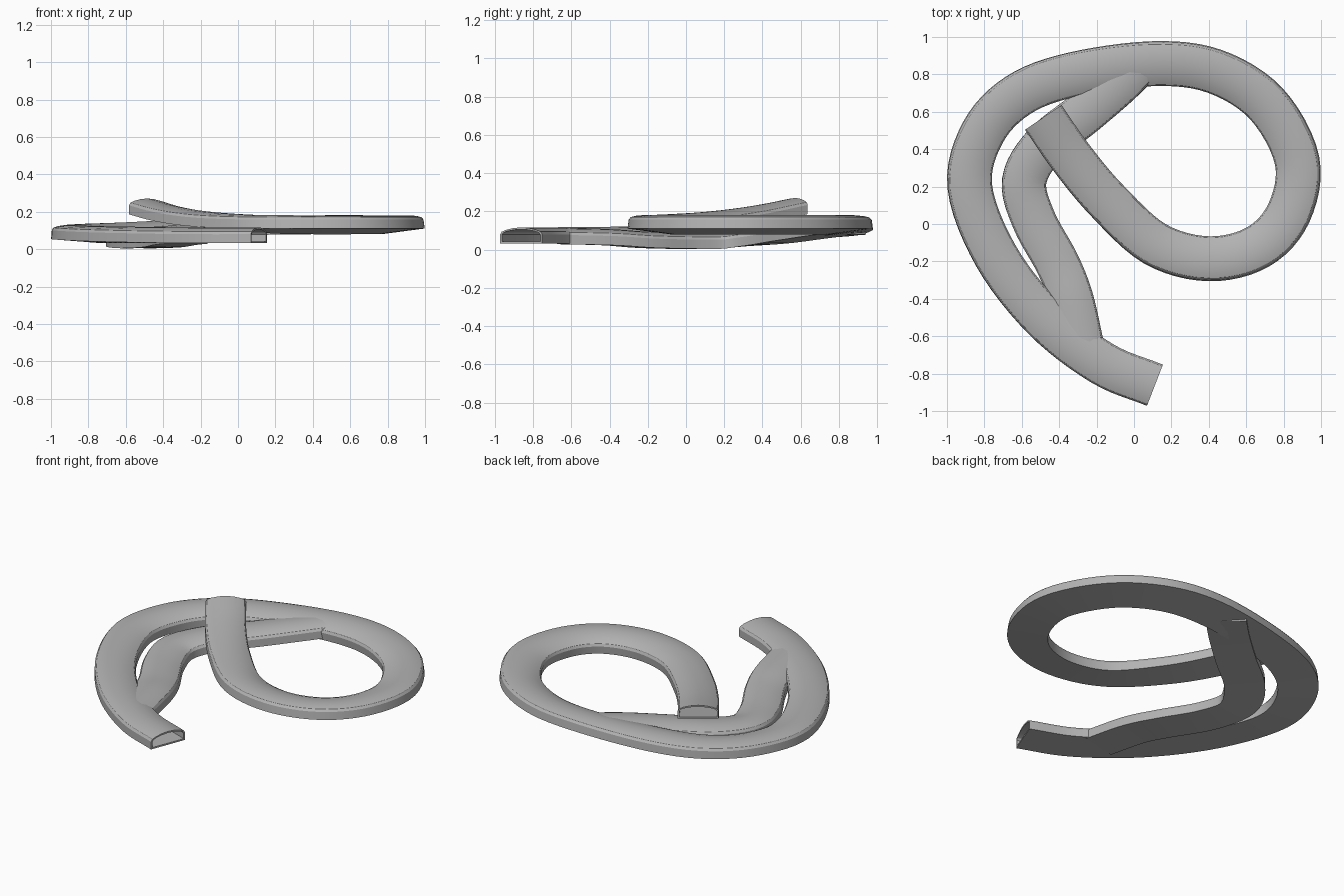
import bpy, bmesh, math
from mathutils import Vector

if "Cube" in bpy.data.objects:
    bpy.data.objects.remove(bpy.data.objects["Cube"])

# D-shaped tunnel section: flat floor, upright sides, low arched roof
HALF = [(0.118, 0.0), (0.118, 0.048), (0.109, 0.062), (0.085, 0.072), (0.045, 0.081)]
OUTER = HALF + [(0.0, 0.085)] + [(-x, z) for x, z in reversed(HALF)]
WALL = 0.010
INNER = [(x * (0.118 - WALL) / 0.118, WALL + z * (0.085 - 2 * WALL) / 0.085) for x, z in OUTER]

GREY = bpy.data.materials.new("dark_grey")
GREY.diffuse_color = (0.45, 0.45, 0.45, 1)
GREY.use_nodes = True
GREY.node_tree.nodes["Principled BSDF"].inputs["Base Color"].default_value = GREY.diffuse_color


def spline(pts, steps):
    """Catmull-Rom through points of any dimension."""
    p = [Vector(q) for q in pts]
    p = [2 * p[0] - p[1]] + p + [2 * p[-1] - p[-2]]
    out = []
    for i in range(1, len(p) - 2):
        a, b, c, d = p[i - 1:i + 3]
        for k in range(steps):
            t = k / steps
            out.append(0.5 * (2 * b + (c - a) * t + (2 * a - 5 * b + 4 * c - d) * t * t
                              + (3 * b - a - 3 * c + d) * t ** 3))
    out.append(p[-2])
    return out


def tunnel(name, pts, steps=6):
    """Sweep the hollow section; each point is x, y, floor z, bank (left side up)."""
    path = spline(pts, steps)
    bm = bmesh.new()
    rings = []
    for i, q in enumerate(path):
        d = path[min(i + 1, len(path) - 1)] - path[max(i - 1, 0)]
        side = Vector((d[1], -d[0], 0)).normalized()
        c, s = math.cos(q[3]), math.sin(q[3])
        across = side * c - Vector((0, 0, s))
        up = side * s + Vector((0, 0, c))
        base = Vector(q[:3])
        rings.append([[bm.verts.new(base + across * x + up * z) for x, z in prof]
                      for prof in (OUTER, INNER)])
    n = len(OUTER)
    for a, b in zip(rings, rings[1:]):
        for k in range(2):
            for j in range(n):
                m = (j + 1) % n
                bm.faces.new((a[k][j], a[k][m], b[k][m], b[k][j]))
    # end rims
    for r in (rings[0], rings[-1]):
        for j in range(n):
            m = (j + 1) % n
            bm.faces.new((r[0][j], r[0][m], r[1][m], r[1][j]))
    bmesh.ops.recalc_face_normals(bm, faces=bm.faces)
    mesh = bpy.data.meshes.new(name)
    bm.to_mesh(mesh)
    bm.free()
    mesh.materials.append(GREY)
    ob = bpy.data.objects.new(name, mesh)
    bpy.context.collection.objects.link(ob)
    bpy.context.view_layer.objects.active = ob
    ob.select_set(True)
    bpy.ops.object.shade_smooth_by_angle(angle=math.radians(18))
    ob.select_set(False)
    return ob


# Main looping tunnel, crossing over the side branch at its raised end
tunnel("main_tunnel", [
    (0.112, -0.862, 0.032, 0.0), (-0.17, -0.745, 0.032, 0.0), (-0.48, -0.505, 0.034, 0.02),
    (-0.74, -0.17, 0.038, 0.05), (-0.88, 0.20, 0.044, 0.08), (-0.81, 0.49, 0.050, 0.09),
    (-0.62, 0.69, 0.058, 0.07), (-0.33, 0.80, 0.072, 0.06), (0.10, 0.86, 0.090, 0.12),
    (0.43, 0.82, 0.095, 0.13), (0.71, 0.645, 0.095, 0.13), (0.875, 0.34, 0.095, 0.13),
    (0.832, 0.06, 0.095, 0.13), (0.665, -0.125, 0.095, 0.13), (0.40, -0.189, 0.095, 0.13),
    (0.11, -0.108, 0.098, 0.11), (-0.15, 0.13, 0.115, 0.05), (-0.34, 0.36, 0.145, 0.02),
    (-0.485, 0.57, 0.186, 0.0)])

# Lower side branch, both ends buried in the main tunnel
tunnel("branch_tunnel", [
    (0.025, 0.855, 0.083, 0.04), (-0.10, 0.735, 0.072, 0.02), (-0.27, 0.59, 0.052, 0.0),
    (-0.48, 0.42, 0.028, -0.02), (-0.588, 0.23, 0.012, -0.04), (-0.535, 0.02, 0.005, 0.0),
    (-0.41, -0.21, 0.010, 0.0), (-0.335, -0.40, 0.023, 0.0), (-0.278, -0.65, 0.029, 0.0)])
